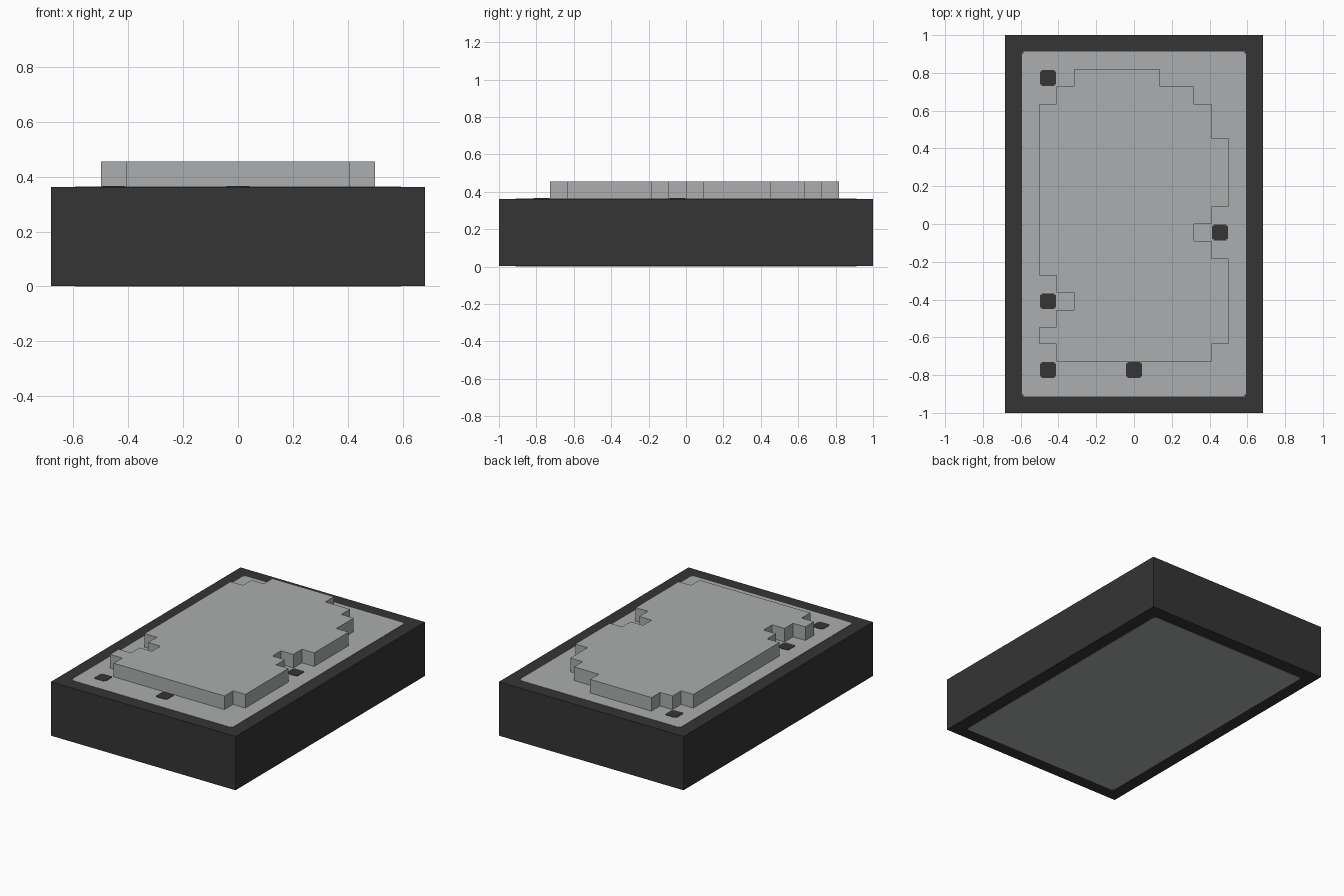
import bpy
import bmesh

cube = bpy.data.objects.get("Cube")
if cube:
    bpy.data.objects.remove(cube, do_unlink=True)

U = 1 / 11  # one grid cell
TOP = 4 * U
SKIN = 0.002


def material(name, rgb):
    mat = bpy.data.materials.new(name)
    mat.use_nodes = True
    mat.diffuse_color = (*rgb, 1)
    mat.node_tree.nodes["Principled BSDF"].inputs["Base Color"].default_value = (*rgb, 1)
    return mat


dark = material("dark_charcoal", (0.035, 0.035, 0.035))
light = material("light_grey", (0.41, 0.42, 0.425))


def prism(name, outline, z0, z1, mat):
    """Extrude a flat outline from z0 up to z1."""
    bm = bmesh.new()
    face = bm.faces.new([bm.verts.new((x, y, z0)) for x, y in outline])
    grown = bmesh.ops.extrude_face_region(bm, geom=[face])["geom"]
    verts = [g for g in grown if isinstance(g, bmesh.types.BMVert)]
    bmesh.ops.translate(bm, verts=verts, vec=(0, 0, z1 - z0))
    bmesh.ops.recalc_face_normals(bm, faces=bm.faces)
    mesh = bpy.data.meshes.new(name)
    bm.to_mesh(mesh)
    bm.free()
    mesh.materials.append(mat)
    obj = bpy.data.objects.new(name, mesh)
    bpy.context.collection.objects.link(obj)
    return obj


def notched(cx, cy, hx, hy, n):
    """Rectangle with a small square step at each corner."""
    pts = []
    for sx, sy in ((1, 1), (-1, 1), (-1, -1), (1, -1)):
        corner = [(hx, hy - n), (hx - n, hy - n), (hx - n, hy)]
        if sx * sy < 0:
            corner.reverse()
        pts += [(cx + sx * x, cy + sy * y) for x, y in corner]
    return pts


# Slab with a flush panel on the top and underside
prism("base_slab", [(-7.5 * U, -1), (7.5 * U, -1), (7.5 * U, 1), (-7.5 * U, 1)],
      SKIN, TOP - SKIN, dark)
panel = notched(0, 0, 0.594, 0.912, 0.009)
prism("top_panel", panel, TOP - SKIN, TOP, light)
prism("bottom_panel", panel, 0, SKIN, light)

# Dark square spots around the raised block, in grid cells
for i, (x, y) in enumerate([(-5, 8.5), (5, -0.5), (-5, -4.5), (-5, -8.5), (0, -8.5)]):
    prism(f"spot_{i + 1}", notched(x * U, y * U, 0.042, 0.042, 0.008),
          TOP, TOP + SKIN, dark)

# Raised stepped block: start corner, then alternating x and y stops in cells
stops = [1.5, 8, 3.5, 7, 4.5, 5, 5.5, 1, 4.5, 0, 3.5, -1, 4.5, -2, 5.5, -7,
         4.5, -8, -4.5, -7, -5.5, -6, -4.5, -5, -3.5, -4, -4.5, -3, -5.5, 7,
         -4.5, 8, -3.5, 9]
x, y = -3.5, 9
outline = []
for i, stop in enumerate(stops):
    if i % 2 == 0:
        x = stop
    else:
        y = stop
    outline.append((x * U, y * U))
prism("raised_block", outline, TOP, 5 * U, light)
